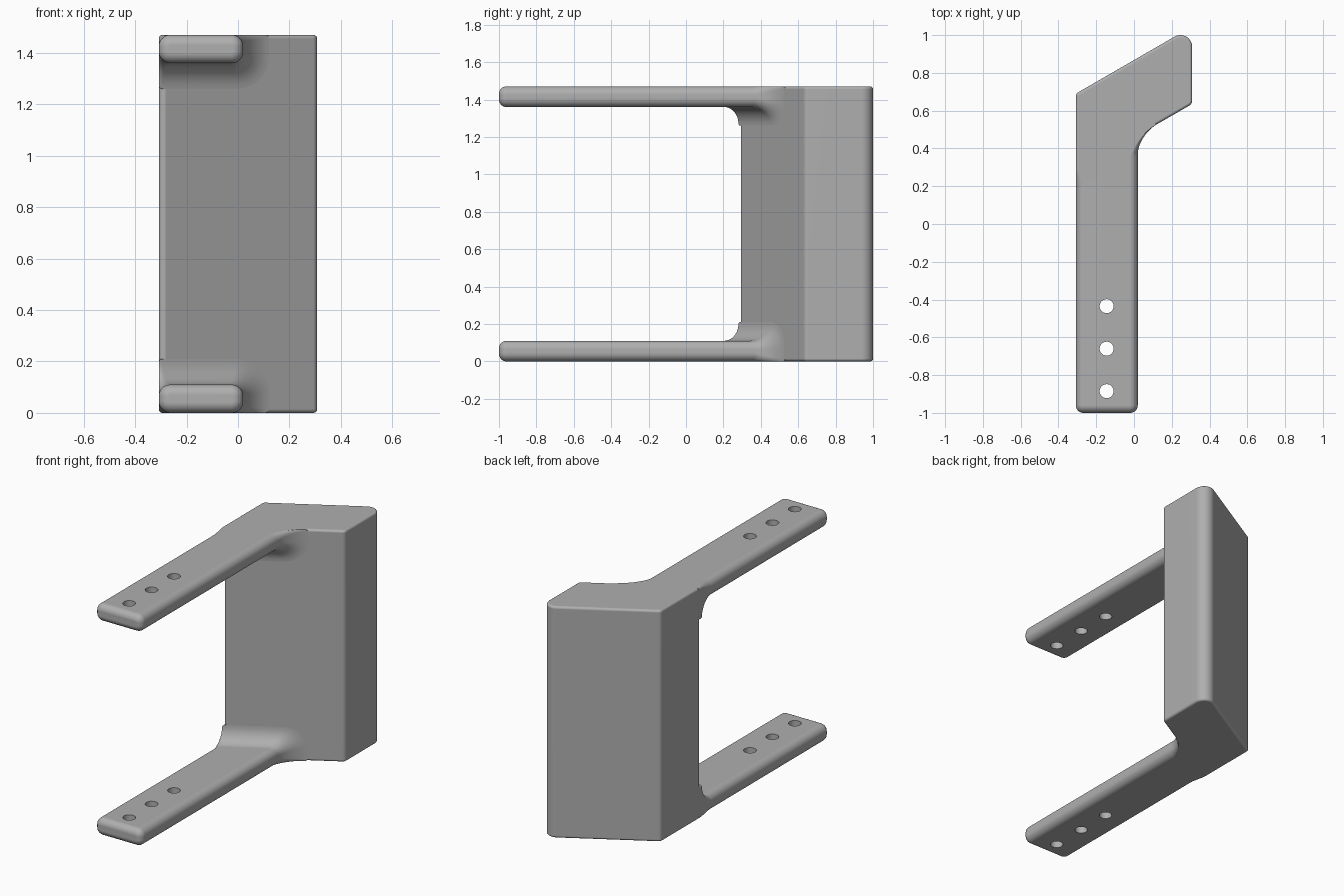
import bpy, bmesh
from math import sin, cos, pi, tan
from mathutils import Vector

cube = bpy.data.objects.get("Cube")
if cube:
    bpy.data.objects.remove(cube)

HEIGHT, HALF_W = 1.47, 0.308
ARM_X, ARM_T = 0.02, 0.11          # arm right edge and thickness
WALL_Y, SLOPE = 0.28, tan(pi / 6)  # slanted front wall
COVE, ROUND, EDGE = 0.1, 0.045, 0.015
STEPS = 8

grey = bpy.data.materials.new("satin_grey")
grey.use_nodes = True
colour = (0.43, 0.43, 0.43, 1)
grey.diffuse_color = colour
grey.node_tree.nodes["Principled BSDF"].inputs["Base Color"].default_value = colour


def make_object(name, bm):
    bmesh.ops.recalc_face_normals(bm, faces=bm.faces)
    mesh = bpy.data.meshes.new(name)
    bm.to_mesh(mesh)
    bm.free()
    obj = bpy.data.objects.new(name, mesh)
    bpy.context.collection.objects.link(obj)
    mesh.materials.append(grey)
    return obj


def activate(obj):
    bpy.ops.object.select_all(action='DESELECT')
    obj.select_set(True)
    bpy.context.view_layer.objects.active = obj


def smooth(obj):
    activate(obj)
    bpy.ops.object.shade_smooth_by_angle(angle=pi / 6)
    mod = obj.modifiers.new("even_shading", 'WEIGHTED_NORMAL')
    mod.keep_sharp = True


def rounded_outline(corners):
    """Replace each (x, y, radius) corner by an arc."""
    points = []
    for i, (x, y, r) in enumerate(corners):
        p = Vector((x, y))
        a = (Vector(corners[i - 1][:2]) - p).normalized()
        b = (Vector(corners[(i + 1) % len(corners)][:2]) - p).normalized()
        half = a.angle(b) / 2
        centre = p + (a + b).normalized() * r / sin(half)
        start = p + a * r / tan(half) - centre
        end = p + b * r / tan(half) - centre
        sweep = pi - 2 * half
        for k in range(STEPS + 1):
            t = k / STEPS
            points.append(centre + (start * sin((1 - t) * sweep)
                                    + end * sin(t * sweep)) / sin(sweep))
    return points


# Slanted back block, rounded in plan and along its top and bottom rims
def build_block():
    rise = SLOPE * 2 * HALF_W
    back = 0.69
    outline = rounded_outline([
        (-HALF_W, WALL_Y, 0.02), (HALF_W, WALL_Y + rise, 0.03),
        (HALF_W, back + rise, 0.062), (-HALF_W, back, 0.025)])
    bm = bmesh.new()
    base = bm.faces.new([bm.verts.new((p.x, p.y, 0)) for p in outline])
    top = bmesh.ops.extrude_face_region(bm, geom=[base])['geom']
    for v in top:
        if isinstance(v, bmesh.types.BMVert):
            v.co.z = HEIGHT
    if base.is_valid is False or len(bm.faces) < len(outline) + 2:
        bm.faces.new([v for v in bm.verts if v.co.z == 0])
    rims = [e for e in bm.edges if abs(e.verts[0].co.z - e.verts[1].co.z) < EDGE]
    bmesh.ops.bevel(bm, geom=rims, offset=EDGE, segments=4, profile=0.5,
                    affect='EDGES', clamp_overlap=True)
    smooth(make_object("back_block", bm))


def section(inset, grow, fade):
    """Arm cross-section in x and z; grow flares its inner and right sides."""
    r = max(ROUND - inset, 0.008)
    small = r + (EDGE - r) * fade
    x0, x1 = -HALF_W + inset, ARM_X + grow - inset
    z0, z1 = inset, ARM_T + grow - inset
    return rounded_outline([(x0, z0, small), (x1, z0, small),
                            (x1, z1, r + grow * 0.8), (x0, z1, small)])


# Arm lofted from its rounded tip to the cove where it joins the block
def build_arm(name, flipped, drills):
    rings = []
    for k in range(STEPS + 1):
        a = pi / 2 * k / STEPS
        ring = section(0.04 * (1 - sin(a)), 0, 0)
        rings.append([(p.x, -1 + 0.04 * (1 - cos(a)), p.y) for p in ring])
    stations = []
    for k in range(STEPS + 3):
        a = pi / 2 * k / (STEPS + 2)
        stations.append((COVE * (1 - sin(a)), COVE * (1 - cos(a)), sin(a)))
    stations.append((-0.03, COVE, 1))
    for depth, grow, fade in stations:
        rings.append([(p.x, WALL_Y + SLOPE * (p.x + HALF_W) - depth, p.y)
                      for p in section(0, grow, fade)])
    bm = bmesh.new()
    loops = [[bm.verts.new((x, y, HEIGHT - z if flipped else z))
              for x, y, z in ring] for ring in rings]
    for a, b in zip(loops, loops[1:]):
        for i in range(len(a)):
            bm.faces.new((a[i - 1], a[i], b[i], b[i - 1]))
    bm.faces.new(loops[0])
    bm.faces.new(loops[-1])
    arm = make_object(name, bm)
    activate(arm)
    for drill in drills:
        cut = arm.modifiers.new("hole", 'BOOLEAN')
        cut.operation, cut.solver, cut.object = 'DIFFERENCE', 'EXACT', drill
        bpy.ops.object.modifier_apply(modifier=cut.name)
    smooth(arm)


# Drills for the three mounting holes, passing through both arms
drills = []
for y in (-0.885, -0.66, -0.435):
    bpy.ops.mesh.primitive_cylinder_add(vertices=32, radius=0.037, depth=2,
                                        location=(-0.145, y, HEIGHT / 2))
    drill = bpy.context.object
    drill.name = "hole_cutter"
    drill.hide_render = True
    drill.data.materials.append(grey)
    drills.append(drill)
bpy.context.view_layer.update()

build_block()
build_arm("lower_arm", False, drills)
build_arm("upper_arm", True, drills)

for drill in drills:
    bpy.data.objects.remove(drill)
